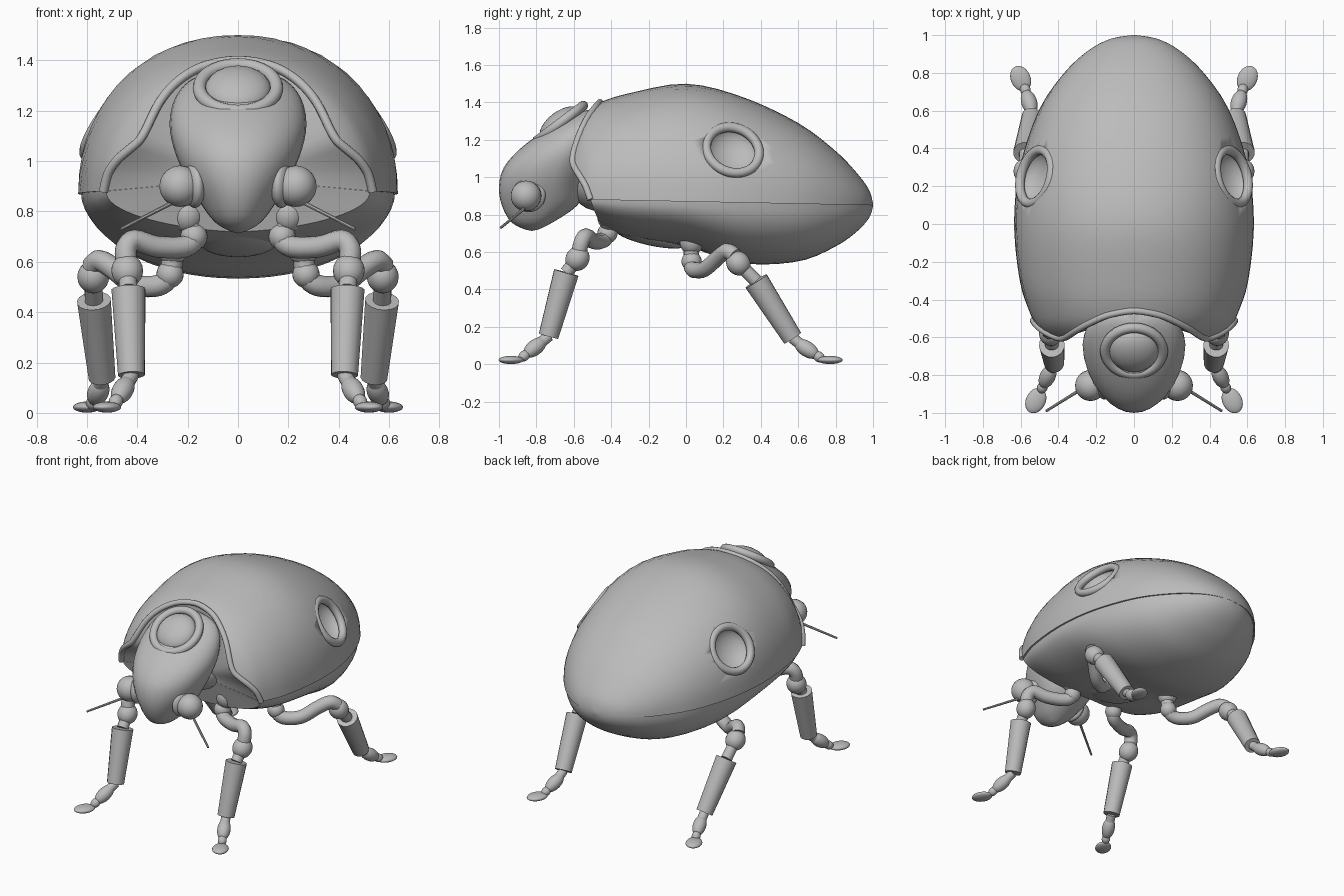
import bpy, bmesh, math
from mathutils import Vector

cube = bpy.data.objects.get("Cube")
if cube:
    bpy.data.objects.remove(cube, do_unlink=True)

grey = bpy.data.materials.new("plain grey")
grey.use_nodes = True
GREY = (0.5, 0.5, 0.5, 1)
grey.diffuse_color = GREY
grey.node_tree.nodes["Principled BSDF"].inputs["Base Color"].default_value = GREY


def finish(ob, name, angle=40):
    ob.name = name
    ob.data.materials.clear()
    ob.data.materials.append(grey)
    bpy.ops.object.select_all(action='DESELECT')
    ob.select_set(True)
    bpy.context.view_layer.objects.active = ob
    bpy.ops.object.shade_smooth_by_angle(angle=math.radians(angle))
    return ob


def spline(table, u):
    """Smooth interpolation through the rows of a table."""
    i = max(0, min(int(u), len(table) - 2))
    f = u - i
    a, b = table[i], table[i + 1]
    p = table[max(i - 1, 0)]
    n = table[min(i + 2, len(table) - 1)]
    return [y + f * (z - x) / 2 + f * f * (x - 2.5 * y + 2 * z - w / 2)
            + f ** 3 * (1.5 * (y - z) + (w - x) / 2) for x, y, z, w in zip(p, a, b, n)]


def loft(name, rings, cap_start, cap_end):
    """Closed skin through rings of points, ending in two tips."""
    bm = bmesh.new()
    rows = [[bm.verts.new(p) for p in r] for r in rings]
    n = len(rows[0])
    for a, b in zip(rows, rows[1:]):
        for i in range(n):
            bm.faces.new((a[i], a[(i + 1) % n], b[(i + 1) % n], b[i]))
    for row, tip in ((rows[0], cap_start), (rows[-1], cap_end)):
        v = bm.verts.new(tip)
        for i in range(n):
            bm.faces.new((row[i], row[(i + 1) % n], v))
    bmesh.ops.recalc_face_normals(bm, faces=bm.faces)
    me = bpy.data.meshes.new(name)
    bm.to_mesh(me)
    bm.free()
    ob = bpy.data.objects.new(name, me)
    bpy.context.collection.objects.link(ob)
    return finish(ob, name)


def turn(ob, axis):
    ob.rotation_euler = Vector(axis).to_track_quat('Z', 'Y').to_euler()


def ball(name, loc, size, axis=(0, 0, 1)):
    bpy.ops.mesh.primitive_uv_sphere_add(segments=24, ring_count=14, location=loc)
    ob = bpy.context.object
    ob.scale = size if isinstance(size, tuple) else (size,) * 3
    turn(ob, axis)
    return finish(ob, name)


def rod(name, a, b, r1, r2, sides=16):
    a, b = Vector(a), Vector(b)
    bpy.ops.mesh.primitive_cone_add(vertices=sides, radius1=r1, radius2=r2,
                                    depth=(b - a).length, location=(a + b) / 2)
    turn(bpy.context.object, b - a)
    return finish(bpy.context.object, name)


def ring(name, loc, axis, major, minor):
    bpy.ops.mesh.primitive_torus_add(major_segments=40, minor_segments=10, location=loc,
                                     major_radius=major, minor_radius=minor)
    turn(bpy.context.object, axis)
    return finish(bpy.context.object, name)


def tube(name, pts, r):
    cu = bpy.data.curves.new(name, 'CURVE')
    cu.dimensions = '3D'
    cu.bevel_depth = r
    cu.bevel_resolution = 3
    cu.use_fill_caps = True
    sp = cu.splines.new('POLY')
    fine = [spline(pts, k / 4) for k in range(4 * len(pts) - 3)]
    sp.points.add(len(fine) - 1)
    for p, c in zip(sp.points, fine):
        p.co = (*c, 1)
    ob = bpy.data.objects.new(name, cu)
    bpy.context.collection.objects.link(ob)
    bpy.ops.object.select_all(action='DESELECT')
    ob.select_set(True)
    bpy.context.view_layer.objects.active = ob
    bpy.ops.object.convert(target='MESH')
    return finish(bpy.context.object, name)


# Body: stations of y, half width, top, bottom
BODY = [(-.62, .43, 1.24, .84), (-.55, .51, 1.34, .79), (-.46, .555, 1.40, .735),
        (-.3, .605, 1.45, .68), (0, .635, 1.5, .63), (.3, .605, 1.43, .54), (.6, .505, 1.29, .55),
        (.8, .37, 1.14, .63), (.92, .24, 1.015, .715), (.98, .125, .93, .785), (1, .01, .86, .845)]
# Station at which the shell starts, from rim to crown in even steps
EDGE = [(1.5,), (.8,), (.3,), (.55,), (1.1,), (1.75,), (2,)]
FULL = .94  # below one makes the section fuller than an ellipse


def body_point(angle, v, lower=False):
    c, s = math.cos(angle), math.sin(angle)
    k = math.asin(min(1, abs(s))) / (math.pi / 2)
    start = 1.5 + .8 * k if lower else spline(EDGE, k * 6)[0]
    y, w, top, bot = spline(BODY, start + (len(BODY) - 1 - start) * v)
    rim = .87 - .02 * y
    if lower:
        w = max(w - .012, .005)
    height = rim - bot if lower else top - rim
    return Vector((w * math.copysign(abs(c) ** FULL, c), y,
                   rim + height * math.copysign(abs(s) ** FULL, s)))


STEPS, HALF = 28, 30
rings = []
for j in range(STEPS + 1):
    v = j / STEPS
    up = [body_point(math.pi * i / HALF, v) for i in range(HALF + 1)]
    down = [body_point(math.pi * (1 + i / HALF), v, True) for i in range(HALF + 1)]
    rings.append(up + down)
body = loft("body_shell", rings, (0, -.48, .93), (0, 1, .852))
ball("belly_plate", (0, -.19, .675), (.15, .19, .04), (0, .22, 1))

# Raised lip along the front of the shell
tube("shell_lip", [tuple(body_point(math.pi * i / 24, 0)) for i in range(25)], .018)

# Round sockets on both sides of the shell
for s, side in ((1, "left"), (-1, "right")):
    axis = (.8 * s, .22, .53)
    centre = Vector((.52 * s, .25, 1.145))
    cutter = ball(side + "_socket_cutter", centre, (.142, .142, .085), axis)
    cutter.hide_render = True
    cutter.hide_viewport = True
    cut = body.modifiers.new(side + "_socket", 'BOOLEAN')
    cut.object = cutter
    cut.solver = 'EXACT'
    ring(side + "_socket_ring", centre, axis, .145, .026)

# Head: rows of z, front, back, half width
HEAD = [(.72, -.86, -.79, .03), (.76, -.935, -.71, .095), (.85, -.985, -.58, .16),
        (.95, -1.0, -.54, .215), (1.05, -.975, -.5, .255), (1.15, -.89, -.47, .272),
        (1.25, -.755, -.45, .25), (1.32, -.63, -.45, .19), (1.355, -.56, -.47, .1)]
rings = []
for j in range(25):
    z, front, back, w = spline(HEAD, j / 3)
    mid = front + (back - front) * .6
    rings.append([])
    for i in range(32):
        c, s = math.cos(math.tau * i / 32), math.sin(math.tau * i / 32)
        rings[-1].append((w * c, mid + s * ((back - mid) if s > 0 else (mid - front)), z))
loft("head", rings, (0, -.825, .713), (0, -.52, 1.36))
ball("neck", (0, -.47, .98), (.2, .15, .16))

# Forehead ring with its dome
brow = (0, -.25, .33)
ring("forehead_ring", (0, -.672, 1.29), brow, .153, .027)
ball("forehead_dome", (0, -.67, 1.282), (.132, .132, .07), brow)

# Leg measurements for the left side, mirrored for the right
LEGS = {
    "front": dict(
        thigh=[(.2, -.41, .79), (.175, -.42, .7), (.21, -.45, .66), (.32, -.5, .66),
               (.41, -.535, .685), (.445, -.56, .65), (.44, -.575, .58)],
        knee=(.44, -.58, .565), shin=[(.435, -.64, .49), (.423, -.735, .15)],
        ankle=[(.43, -.75, .135), (.485, -.865, .045)], foot=(.52, -.935, .023), toe=(.05, -.1, 0)),
    "rear": dict(
        thigh=[(.26, .03, .66), (.27, .03, .55), (.32, .04, .505), (.41, .1, .51),
               (.49, .17, .57), (.55, .22, .605), (.58, .26, .58)],
        knee=(.575, .28, .54), shin=[(.572, .375, .445), (.54, .57, .14)],
        ankle=[(.535, .58, .125), (.575, .71, .04)], foot=(.6, .77, .023), toe=(.05, .11, 0)),
}

for s, side in ((1, "left"), (-1, "right")):
    def m(p):
        return Vector((p[0] * s, p[1], p[2]))

    # Eye with collar and feeler
    ball(side + "_eye_collar", m((.175, -.84, .905)), (.092, .092, .04), m((1, -.25, -.05)))
    ball(side + "_eye", m((.23, -.855, .9)), (.082, .082, .082), m((1, -.25, -.05)))
    rod(side + "_feeler", m((.24, -.85, .845)), m((.465, -.99, .73)), .009, .007, 8)

    # Jointed legs
    for place, leg in LEGS.items():
        tag = side + "_" + place + "_"
        thigh = [tuple(m(p)) for p in leg["thigh"]]
        knee, (top, low) = m(leg["knee"]), map(m, leg["shin"])
        a, b = map(m, leg["ankle"])
        ball(tag + "hip", thigh[0], (.065, .065, .075))
        ball(tag + "hip_joint", thigh[1], .054)
        tube(tag + "thigh", thigh, .043)
        ball(tag + "knee", knee, (.063, .063, .068), top - knee)
        rod(tag + "knee_pin", knee, top, .036, .036)
        rod(tag + "shin", low, top, .054, .068)
        rod(tag + "ankle_pin", low, a + (b - a) * .4, .03, .03)
        ball(tag + "ankle", (a + b) / 2, (.042, .042, .075), b - a)
        ball(tag + "heel", b, (.028, .028, .034), b - a)
        ball(tag + "foot", m(leg["foot"]), (.052, .022, .07), m(leg["toe"]))
